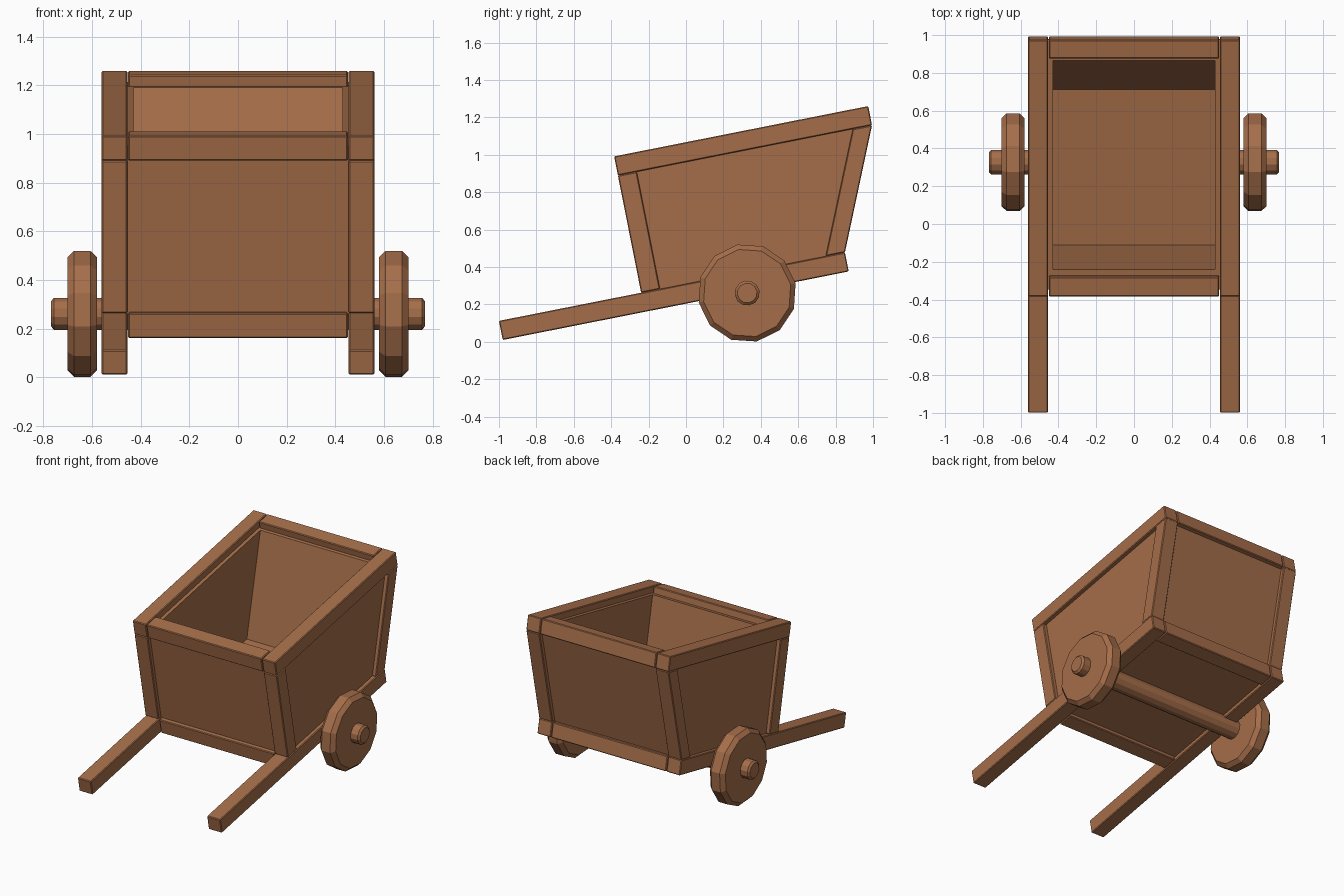
import bpy, bmesh, math

if "Cube" in bpy.data.objects:
    bpy.data.objects.remove(bpy.data.objects["Cube"])

TILT = math.radians(11.2)
C, S = math.cos(TILT), math.sin(TILT)

wood = bpy.data.materials.new("brown wood")
wood.diffuse_color = (0.38, 0.155, 0.068, 1)
wood.use_nodes = True
wood.node_tree.nodes["Principled BSDF"].inputs["Base Color"].default_value = wood.diffuse_color


def finish(name, bm, bevel=0.0, mirror=False):
    bmesh.ops.recalc_face_normals(bm, faces=bm.faces)
    me = bpy.data.meshes.new(name)
    bm.to_mesh(me)
    bm.free()
    me.materials.append(wood)
    ob = bpy.data.objects.new(name, me)
    bpy.context.collection.objects.link(ob)
    if bevel:
        mod = ob.modifiers.new("bevel", 'BEVEL')
        mod.width, mod.segments = bevel, 1
    if mirror:
        ob.modifiers.new("mirror", 'MIRROR')
    return ob


def prism(name, profile, x0, x1, bevel=0.005, mirror=False):
    """Extrude a side profile (along the handle, above the handle) from x0 to x1."""
    bm = bmesh.new()
    a, b = [[bm.verts.new((x, -0.98 + u * C - v * S, 0.01 + u * S + v * C))
             for u, v in profile] for x in (x0, x1)]
    bm.faces.new(a)
    bm.faces.new(b)
    n = len(profile)
    for i in range(n):
        j = (i + 1) % n
        bm.faces.new((a[i], a[j], b[j], b[i]))
    return finish(name, bm, bevel, mirror)


def lathe(name, profile, sides=12, mirror=False):
    """Spin an (x, radius) profile around the axle line."""
    bm = bmesh.new()
    rings = []
    for x, r in profile:
        angs = [TILT + 2 * math.pi * k / sides for k in range(sides)]
        rings.append([bm.verts.new((x, 0.327 + r * math.cos(t), 0.261 + r * math.sin(t)))
                      for t in angs])
    for p, q in zip(rings, rings[1:]):
        for k in range(sides):
            m = (k + 1) % sides
            bm.faces.new((p[k], p[m], q[m], q[k]))
    bm.faces.new(rings[0])
    bm.faces.new(rings[-1])
    return finish(name, bm, 0, mirror)


def rect(u0, u1, v0, v1):
    return [(u0, v0), (u1, v0), (u1, v1), (u0, v1)]


def back(v, inset=0.0):
    """Sloping back line of the tub."""
    return (1.886 + 0.429 * (v - 0.104) - inset, v)


T = 0.104            # beam thickness
LOW, TOP = 0.743, 0.847   # top rail heights
XI, XO = 0.455, 0.56      # side beam extents
XC = 0.451                # cross beam half length

# side beams
prism("handle", rect(0, 1.886, 0, T), XI, XO, mirror=True)
prism("side_top_rail", rect(0.775, 2.16, LOW, TOP), XI, XO, mirror=True)
prism("front_post", rect(0.775, 0.878, T, LOW), XI, XO, mirror=True)
prism("back_post", [back(T, 0.105), back(T), back(LOW), back(LOW, 0.105)],
      XI, XO, mirror=True)

# cross beams
for name, u0, u1, v0, v1 in (("front_bottom_beam", 0.775, 0.88, 0, T),
                             ("back_bottom_beam", 1.782, 1.886, 0, T),
                             ("front_top_rail", 0.775, 0.88, LOW, TOP),
                             ("back_top_rail", 2.06, 2.16, LOW, TOP)):
    prism(name, rect(u0, u1, v0, v1), -XC, XC)

# recessed panels of the tub
prism("side_panel", [(0.81, 0.05), back(0.05, 0.04), back(0.80, 0.04), (0.81, 0.80)],
      0.43, 0.532, 0, mirror=True)
prism("front_panel", rect(0.803, 0.912, 0.03, 0.80), -0.46, 0.46, 0)
prism("back_panel", [back(0.03, 0.145), back(0.03, 0.03), back(0.80, 0.03), back(0.80, 0.145)],
      -0.46, 0.46, 0)
prism("floor_panel", rect(0.85, 1.83, 0.027, 0.128), -0.46, 0.46, 0)

# axle and wheels
lathe("axle", [(-0.768, 0.053), (-0.756, 0.067), (0.756, 0.067), (0.768, 0.053)])
lathe("wheel", [(0.58, 0.237), (0.607, 0.264), (0.674, 0.264), (0.701, 0.237)], mirror=True)
